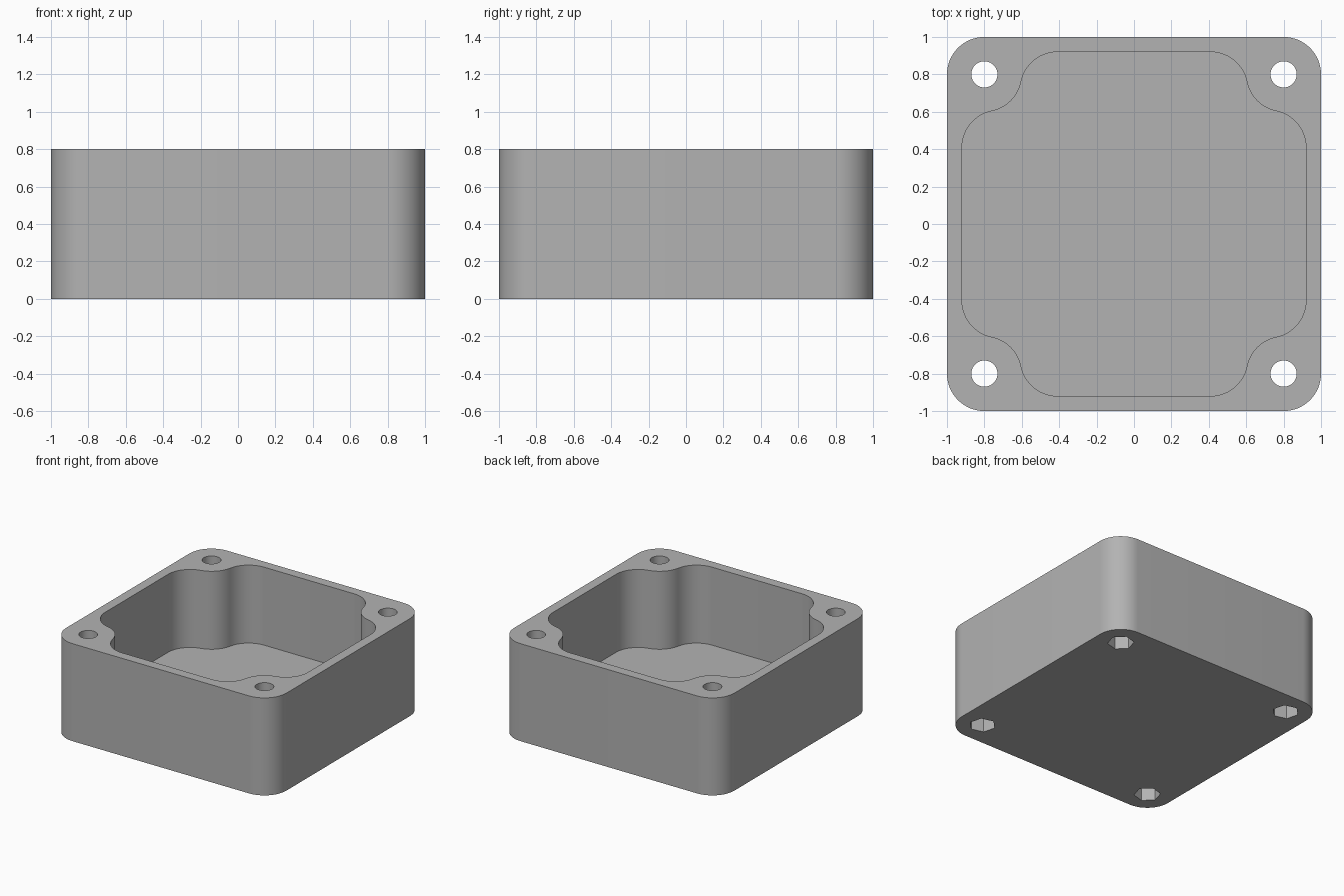
import bpy, bmesh
from math import pi, sin, cos, sqrt, atan2

if "Cube" in bpy.data.objects:
    bpy.data.objects.remove(bpy.data.objects["Cube"])

HEIGHT, FLOOR = 0.8, 0.16
CORNER, BOLT = 0.2, 0.8          # corner radius, bolt centre offset
INNER = 0.92                     # cavity half width
BOSS = FILLET = 0.2              # boss radius and the fillet beside it

grey = bpy.data.materials.new("plain grey")
grey.use_nodes = True
colour = (0.45, 0.45, 0.45, 1)
grey.diffuse_color = colour
grey.node_tree.nodes["Principled BSDF"].inputs["Base Color"].default_value = colour


def arc(cx, cy, r, a0, a1, n):
    steps = [a0 + (a1 - a0) * i / n for i in range(n + 1)]
    return [(cx + r * cos(a), cy + r * sin(a)) for a in steps]


def four_corners(points):
    """Repeat one corner's outline around the centre."""
    out = []
    for _ in range(4):
        out += points
        points = [(-y, x) for x, y in points]
    return out


def prism(name, outline, z0, z1):
    """Extrude a flat outline into a solid."""
    bm = bmesh.new()
    face = bm.faces.new([bm.verts.new((x, y, z0)) for x, y in outline])
    top = bmesh.ops.extrude_face_region(bm, geom=[face])
    verts = [v for v in top["geom"] if isinstance(v, bmesh.types.BMVert)]
    bmesh.ops.translate(bm, verts=verts, vec=(0, 0, z1 - z0))
    bmesh.ops.recalc_face_normals(bm, faces=bm.faces)
    mesh = bpy.data.meshes.new(name)
    bm.to_mesh(mesh)
    bm.free()
    mesh.materials.append(grey)
    obj = bpy.data.objects.new(name, mesh)
    bpy.context.collection.objects.link(obj)
    return obj


# Rounded square body
body = prism("open_box", four_corners(arc(BOLT, BOLT, CORNER, 0, pi / 2, 16)), 0, HEIGHT)

# Cavity that wraps tangentially around the four bolt bosses
fy = INNER - FILLET
fx = BOLT - sqrt((BOSS + FILLET) ** 2 - (BOLT - fy) ** 2)
tilt = atan2(BOLT - fy, BOLT - fx)
wave = (arc(fy, fx, FILLET, 0, pi / 2 - tilt, 14)
        + arc(BOLT, BOLT, BOSS, 1.5 * pi - tilt, pi + tilt, 12)[1:-1]
        + arc(fx, fy, FILLET, tilt, pi / 2, 14))
cutters = [prism("cavity_cutter", four_corners(wave), FLOOR, HEIGHT + 0.1)]

# Bolt holes right through, and hexagonal nut pockets with a flat to each corner
for sx, sy in ((1, 1), (-1, 1), (-1, -1), (1, -1)):
    x, y = sx * BOLT, sy * BOLT
    turn = atan2(sy, sx) + pi / 6
    cutters.append(prism("bolt_cutter", arc(x, y, 0.07, 0, 2 * pi, 40)[:-1], -0.1, HEIGHT + 0.1))
    cutters.append(prism("nut_cutter", arc(x, y, 0.1, turn, turn + 2 * pi, 6)[:-1], -0.1, 0.16))

for cutter in cutters:
    cutter.hide_render = True
    cut = body.modifiers.new(cutter.name, "BOOLEAN")
    cut.operation, cut.solver, cut.object = "DIFFERENCE", "EXACT", cutter

# Bake the cuts, then discard the cutters
bpy.context.view_layer.update()
baked = bpy.data.meshes.new_from_object(body.evaluated_get(bpy.context.evaluated_depsgraph_get()))
body.modifiers.clear()
body.data = baked
for cutter in cutters:
    bpy.data.objects.remove(cutter)

bpy.context.view_layer.objects.active = body
body.select_set(True)
bpy.ops.object.shade_smooth_by_angle(angle=pi / 6)
